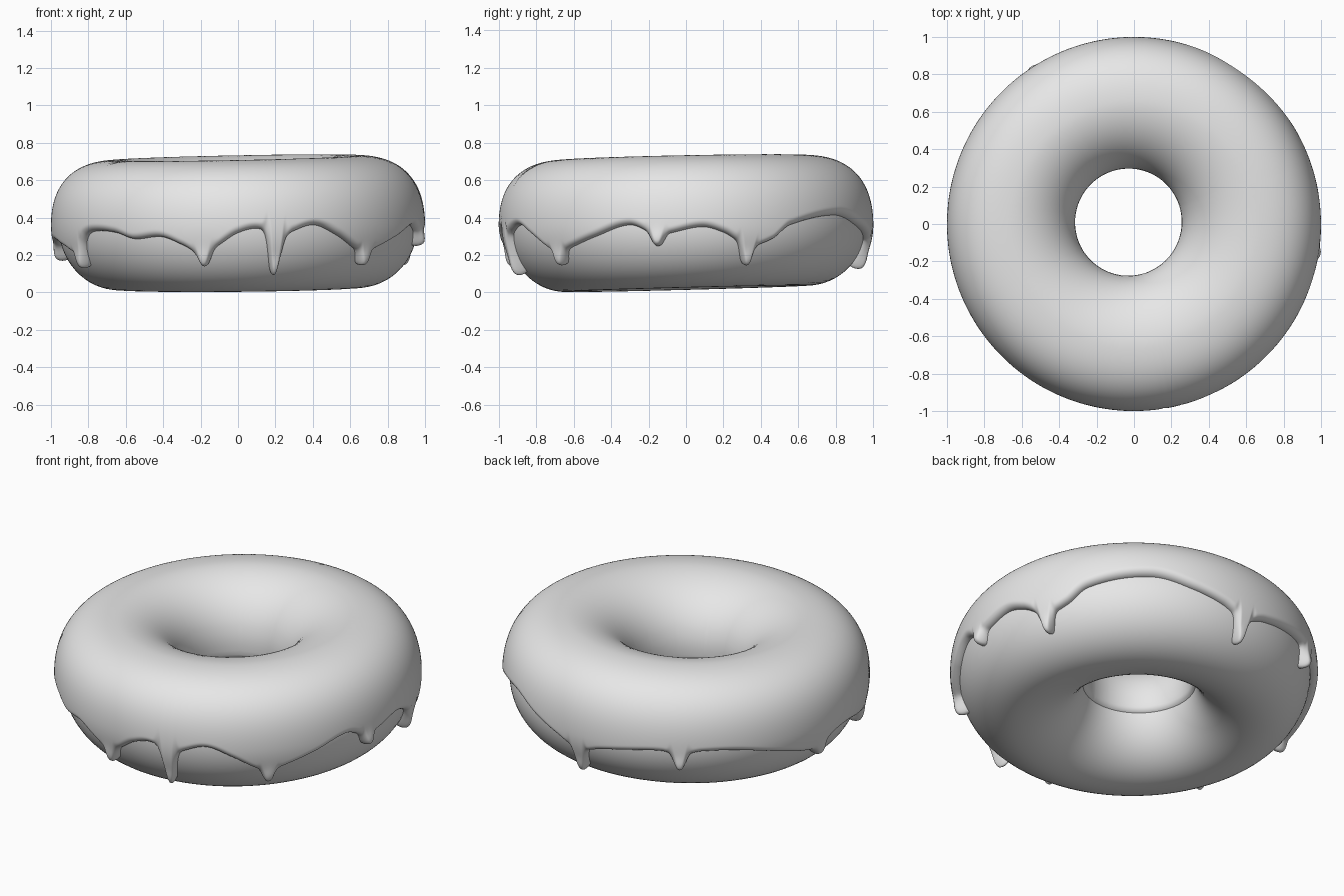
import bpy, bmesh, math
from math import sin, cos, pi, radians, exp, sqrt, asin

cube = bpy.data.objects.get("Cube")
if cube:
    bpy.data.objects.remove(cube)

COLUMNS, RING, MID_Z = 1080, 0.645, 0.36

# Icing hem: (azimuth in degrees, height), and the drips hanging from it
HEM = [(5, .35), (12, .32), (20, .25), (28, .28), (35, .36), (56, .41), (70, .36),
       (80, .31), (88, .26), (97, .3), (108, .33), (117, .34), (123, .32), (130, .34),
       (142, .33), (158, .27), (167, .23), (174, .22), (180, .27), (188, .28),
       (198, .25), (208, .22), (214, .31), (219, .33), (228, .32), (235, .29),
       (245, .3), (252, .26), (259, .21), (264, .26), (270, .32), (277, .34),
       (282, .28), (288, .33), (295, .36), (303, .31), (311, .24), (315, .22),
       (321, .25), (330, .3), (342, .36), (351, .31)]
DRIPS = [(351, .25), (20, .15), (88, .13), (123, .23), (174, .18), (208, .15),
         (259, .16), (282, .12), (315, .16)]


def hem_curve(deg):
    """Smooth closed curve through the hem points."""
    n = len(HEM)
    i = max((k for k in range(n) if HEM[k][0] <= deg), default=n - 1)
    pts = []
    for k in range(i - 1, i + 3):
        a, z = HEM[k % n]
        pts.append((a + 360 * (k // n), z))
    if deg < pts[1][0]:
        deg += 360
    (a0, z0), (a1, z1), (a2, z2), (a3, z3) = pts
    span = a2 - a1
    t = (deg - a1) / span
    m1 = (z2 - z0) / (a2 - a0) * span
    m2 = (z3 - z1) / (a3 - a1) * span
    return (z1 * (1 + 2 * t) * (1 - t) ** 2 + m1 * t * (1 - t) ** 2
            + z2 * t * t * (3 - 2 * t) + m2 * t * t * (t - 1))


def gap(a, b):
    return (a - b + 180) % 360 - 180


def hem_height(deg):
    z = hem_curve(deg)
    for a, tip in DRIPS:
        z -= (hem_curve(a) - tip) * exp(-abs(gap(deg, a) / 2.5) ** 3)
    return z


def section(theta, phi, lift=0.0):
    """Point on the slightly uneven dough ring, lifted along its normal."""
    hole = 0.3 - 0.03 * cos(theta) + 0.01 * sin(theta)
    wide = 0.315 if cos(phi) > 0 else RING - hole
    tall = 0.32 if sin(phi) > 0 else 0.34
    nx, nz = cos(phi) / wide, sin(phi) / tall
    size = sqrt(nx * nx + nz * nz)
    r = RING + wide * cos(phi) + lift * nx / size
    z = MID_Z + tall * sin(phi) + lift * nz / size
    if sin(phi) > 0:
        z += 0.018 * sin(phi) * cos(theta - pi / 4)
    else:
        z += 0.018 * sin(phi) * cos(theta - radians(250))
    return (r * cos(theta), r * sin(theta), z)


def grid_object(name, rows, columns, point, close, material):
    bm = bmesh.new()
    verts = [[bm.verts.new(point(c, k)) for k in range(rows)] for c in range(columns)]
    for c in range(columns):
        a, b = verts[c], verts[(c + 1) % columns]
        for k in range(rows if close else rows - 1):
            j = (k + 1) % rows
            bm.faces.new((a[k], b[k], b[j], a[j]))
    bmesh.ops.recalc_face_normals(bm, faces=bm.faces)
    mesh = bpy.data.meshes.new(name)
    bm.to_mesh(mesh)
    bm.free()
    mesh.materials.append(material)
    mesh.shade_smooth()
    obj = bpy.data.objects.new(name, mesh)
    bpy.context.collection.objects.link(obj)


grey = bpy.data.materials.new("plain grey")
grey.use_nodes = True
grey.diffuse_color = (0.8, 0.8, 0.8, 1)
grey.node_tree.nodes["Principled BSDF"].inputs["Base Color"].default_value = (0.8, 0.8, 0.8, 1)

# Dough ring
DOUGH_ROWS, DOUGH_COLUMNS = 64, 160
grid_object("dough", DOUGH_ROWS, DOUGH_COLUMNS,
            lambda c, k: section(2 * pi * c / DOUGH_COLUMNS, 2 * pi * k / DOUGH_ROWS),
            True, grey)

# Icing shell with a rounded, dripping hem
ICING_ROWS = 72
INNER_END = pi + 0.2
STEP = 360 / COLUMNS
hems = [hem_height(c * STEP) for c in range(COLUMNS)]


def icing_point(c, k):
    deg = c * STEP
    theta = radians(deg)
    edge = asin((hems[c] - MID_Z) / (0.34 if hems[c] < MID_Z else 0.32))
    u = k / (ICING_ROWS - 1)
    u = u ** 1.8 if u < 0.9 else 1 - (1 - 0.9 ** 1.8) * ((1 - u) / 0.1) ** 1.5
    phi = edge + (INNER_END - edge) * u
    # Rounded rim: thickness grows with distance from either edge
    slope = (hems[(c + 1) % COLUMNS] - hems[c - 1]) / (2 * radians(STEP) * 0.94)
    near = 0.33 * (phi - edge) / sqrt(1 + slope * slope)
    far = 0.34 * (INNER_END - phi)
    rim = max(0, min(1, near / 0.035, far / 0.03))
    rim = sqrt(1 - (1 - rim) ** 2)
    body = 0.04 if phi < pi / 2 else 0.04 - 0.025 * min(1, (phi - pi / 2) / (pi / 2))
    if 0 < phi < pi / 2:
        body += 0.018 * sin(2 * phi) ** 2
    # Fuller bead at each drip tip
    z = MID_Z + 0.34 * sin(phi)
    if phi < 0.4:
        for a, tip in DRIPS:
            across = gap(deg, a) / 2.4
            body += 0.018 * exp(-across ** 2 - ((z - tip - 0.035) / 0.045) ** 2)
    return section(theta, phi, -0.004 + (body + 0.004) * rim)


grid_object("icing", ICING_ROWS, COLUMNS, icing_point, False, grey)
